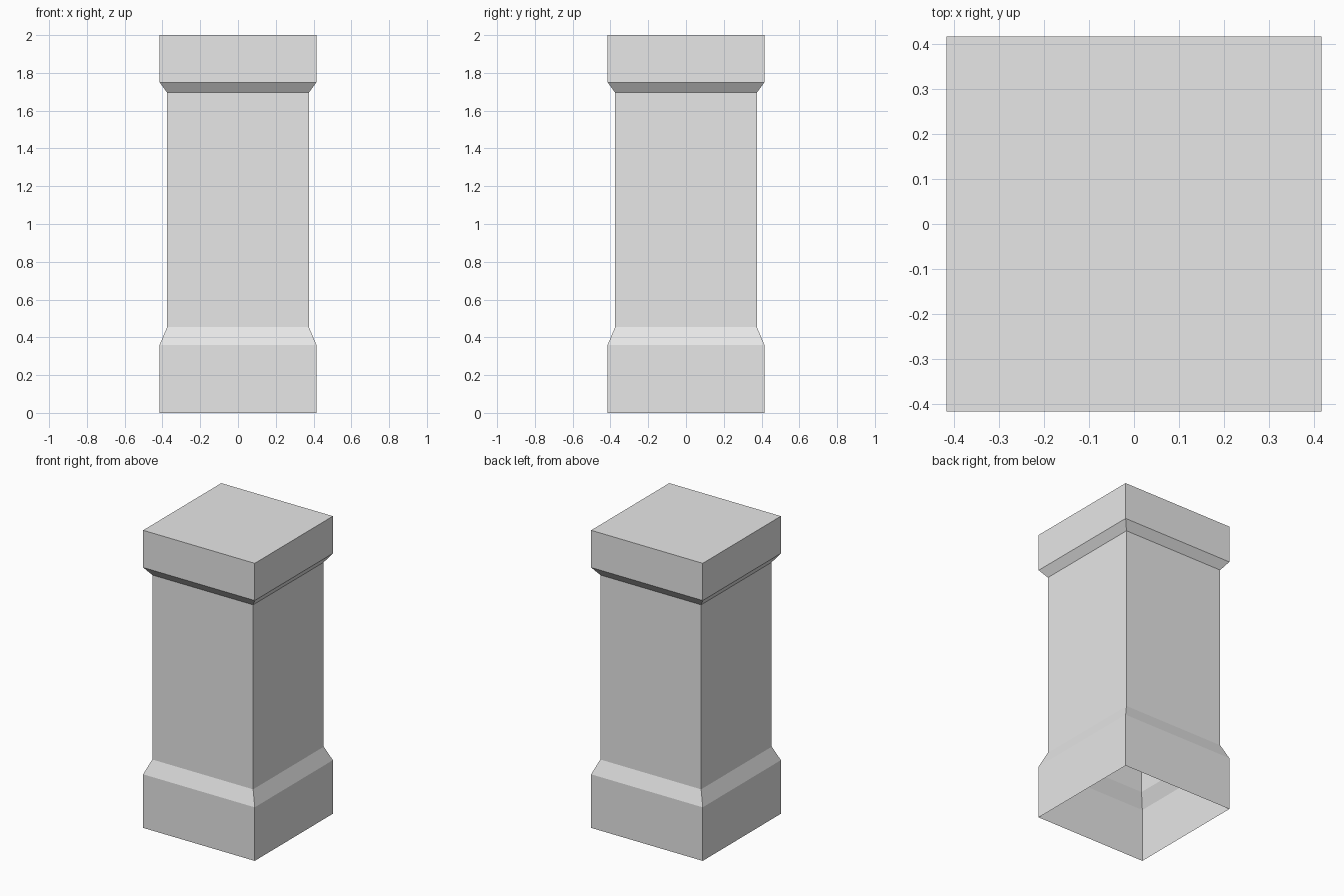
import bpy
import bmesh

default = bpy.data.objects.get("Cube")
if default:
    bpy.data.objects.remove(default, do_unlink=True)

# Plain stone colour
stone = bpy.data.materials.new("light_grey_stone")
stone.use_nodes = True
colour = (0.8, 0.8, 0.8, 1.0)
stone.diffuse_color = colour
stone.node_tree.nodes["Principled BSDF"].inputs["Base Color"].default_value = colour

# Half width and height of each square ring, from the plinth up to the cap
WIDE, NARROW = 0.415, 0.375
profile = [
    (WIDE, 0.0), (WIDE, 0.36),        # plinth
    (NARROW, 0.455), (NARROW, 1.695), # shaft
    (WIDE, 1.75), (WIDE, 2.0),        # cap
]
corners = [(-1, -1), (1, -1), (1, 1), (-1, 1)]

# Hollow pillar shell: closed on top, open underneath
bm = bmesh.new()
rings = [[bm.verts.new((x * w, y * w, z)) for x, y in corners] for w, z in profile]
for low, high in zip(rings, rings[1:]):
    for i in range(4):
        j = (i + 1) % 4
        bm.faces.new((low[i], low[j], high[j], high[i]))
bm.faces.new(rings[-1])

mesh = bpy.data.meshes.new("square_pillar")
bm.to_mesh(mesh)
bm.free()
mesh.materials.append(stone)
pillar = bpy.data.objects.new("square_pillar", mesh)
bpy.context.collection.objects.link(pillar)
